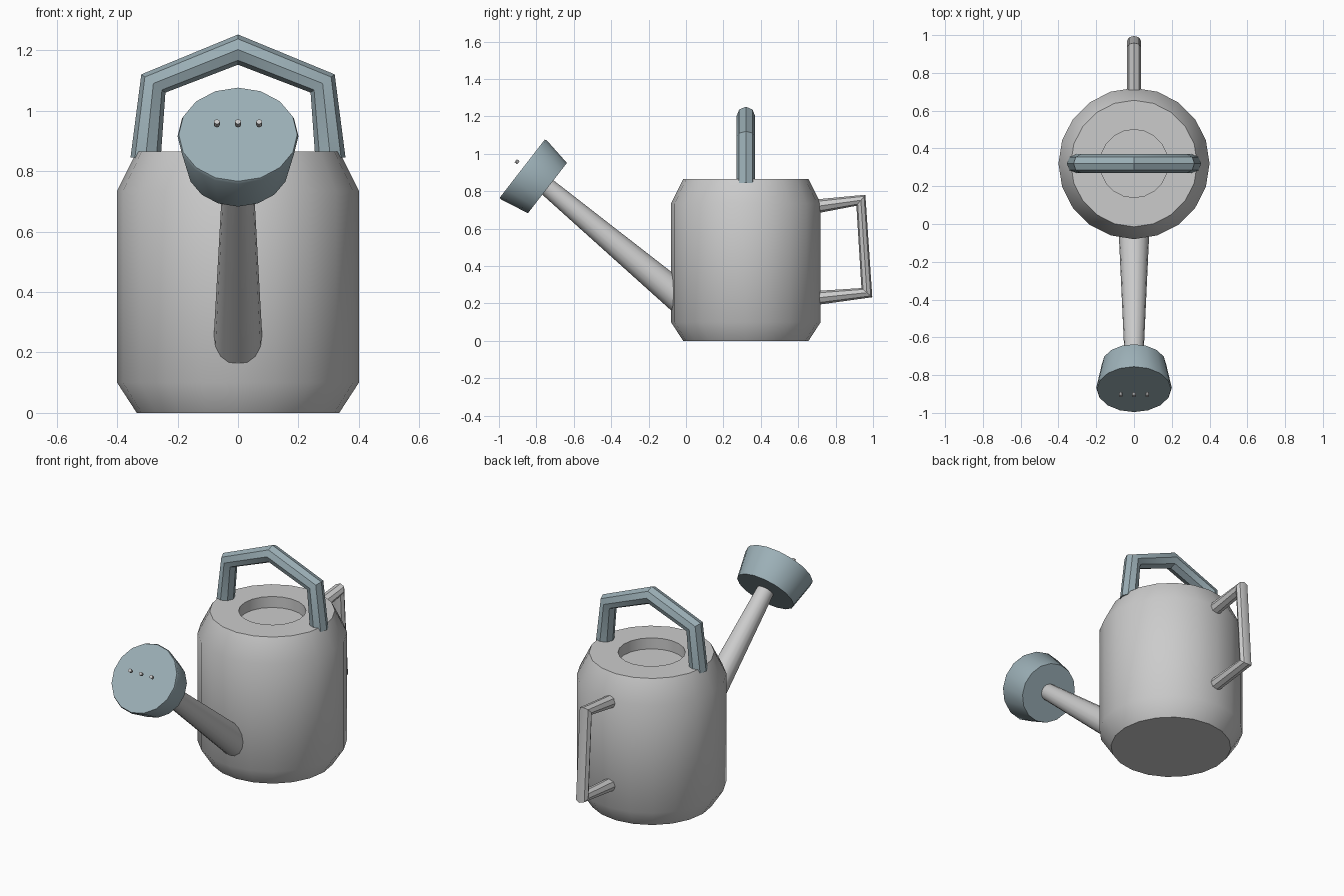
import bpy, math
from mathutils import Vector

if "Cube" in bpy.data.objects:
    bpy.data.objects.remove(bpy.data.objects["Cube"])

blue = bpy.data.materials.new("blue_grey")
blue.diffuse_color = (0.33, 0.43, 0.47, 1)
blue.use_nodes = True
blue.node_tree.nodes["Principled BSDF"].inputs["Base Color"].default_value = blue.diffuse_color


def finish(name, verts, faces, mat=None, angle=35):
    me = bpy.data.meshes.new(name)
    me.from_pydata(verts, [], faces)
    me.update()
    ob = bpy.data.objects.new(name, me)
    bpy.context.collection.objects.link(ob)
    if mat:
        me.materials.append(mat)
    bpy.ops.object.select_all(action='DESELECT')
    ob.select_set(True)
    bpy.context.view_layer.objects.active = ob
    bpy.ops.object.shade_smooth_by_angle(angle=math.radians(angle))
    return ob


def rings(name, frames, n, mat=None):
    """Skin circular rings given as (centre, direction, radius), with end caps."""
    verts, faces = [], []
    for c, d, r in frames:
        d = Vector(d).normalized()
        # every path lies in a plane holding z; the side vector is normal to it
        side = Vector((1, 0, 0)) if abs(d.x) < 1e-6 and name != "top_handle" else Vector((0, 1, 0))
        up = d.cross(side)
        for i in range(n):
            a = 2 * math.pi * i / n
            verts.append(Vector(c) + r * (math.cos(a) * side + math.sin(a) * up))
    for k in range(len(frames) - 1):
        for i in range(n):
            j = (i + 1) % n
            faces.append((k*n + i, k*n + j, (k+1)*n + j, (k+1)*n + i))
    faces.append(tuple(reversed(range(n))))
    faces.append(tuple(range((len(frames) - 1) * n, len(frames) * n)))
    return finish(name, verts, faces, mat)


def tube(name, pts, r, n, mat=None):
    """Bent bar whose corner rings bisect the bends."""
    pts = [Vector(p) for p in pts]
    frames = []
    for i, p in enumerate(pts):
        d = Vector()
        if i > 0:
            d += (p - pts[i-1]).normalized()
        if i < len(pts) - 1:
            d += (pts[i+1] - p).normalized()
        frames.append((p, d, r))
    return rings(name, frames, n, mat)


# Body with chamfered ends and a recessed filling hole
profile = [(0.335, 0), (0.40, 0.10), (0.40, 0.735), (0.335, 0.865),
           (0.18, 0.865), (0.18, 0.80)]
rings("body", [((0, 0.32, z), (0, 0, 1), r) for r, z in profile], 20)

# Tapered spout
s0, s1 = Vector((0, 0.0, 0.203)), Vector((0, -0.75, 0.83))
rings("spout", [(s0, s1 - s0, 0.083), (s1, s1 - s0, 0.048)], 16)

# Sprinkler head
base, axis = Vector((0, -0.741, 0.817)), Vector((0, -0.79, 0.613)).normalized()
rings("sprinkler_head", [(base + axis * t, axis, r) for t, r in
      [(0, 0.17), (0.16, 0.2), (0.17, 0.196)]], 16, blue)

# Small nozzles floating just in front of the head
for i, x in enumerate((-0.07, 0, 0.07)):
    c = Vector((x, -0.903, 0.958))
    rings(f"nozzle_{i + 1}", [(c - axis * 0.009, axis, 0.01), (c + axis * 0.009, axis, 0.01)], 8)

# Top carrying handle
tube("top_handle", [(-0.306, 0.32, 0.84), (-0.28, 0.32, 1.09), (0, 0.32, 1.202),
                    (0.28, 0.32, 1.09), (0.306, 0.32, 0.84)], 0.05, 8, blue)

# Rear grip
tube("rear_handle", [(0, 0.68, 0.717), (0, 0.935, 0.752),
                     (0, 0.967, 0.258), (0, 0.68, 0.228)], 0.038, 8)
